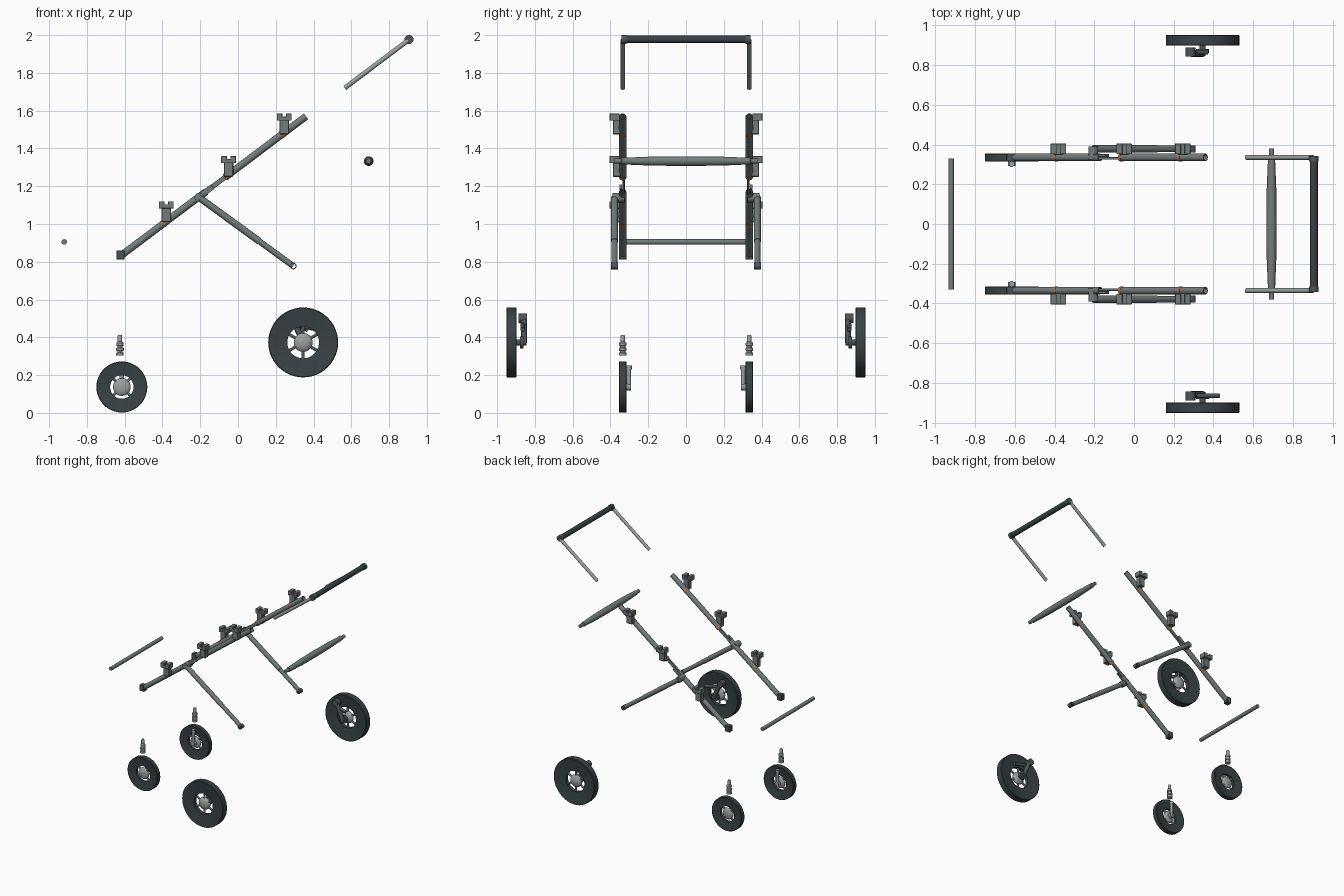
import bpy, bmesh, math
from mathutils import Vector, Matrix

cube = bpy.data.objects.get("Cube")
if cube:
    bpy.data.objects.remove(cube, do_unlink=True)


def material(name, rgb):
    m = bpy.data.materials.new(name)
    m.use_nodes = True
    m.diffuse_color = (*rgb, 1)
    m.node_tree.nodes["Principled BSDF"].inputs["Base Color"].default_value = (*rgb, 1)
    return m


STEEL = material("grey steel", (0.17, 0.20, 0.20))
LIGHT = material("light grey", (0.32, 0.36, 0.35))
RUBBER = material("dark rubber", (0.04, 0.055, 0.06))
PLASTIC = material("dark plastic", (0.075, 0.09, 0.095))
ORANGE = material("orange", (0.55, 0.16, 0.03))


def finish(name, bm, mat):
    bmesh.ops.recalc_face_normals(bm, faces=bm.faces)
    mesh = bpy.data.meshes.new(name)
    bm.to_mesh(mesh)
    bm.free()
    mesh.materials.append(mat)
    ob = bpy.data.objects.new(name, mesh)
    bpy.context.collection.objects.link(ob)
    bpy.ops.object.select_all(action="DESELECT")
    ob.select_set(True)
    bpy.context.view_layer.objects.active = ob
    bpy.ops.object.shade_smooth_by_angle(angle=math.radians(35))
    return ob


def lathe(name, profile, start, axis, mat, closed=False, sides=24):
    """Spin (radius, distance) points around an axis through start."""
    bm = bmesh.new()
    turn = Vector((0, 0, 1)).rotation_difference(Vector(axis)).to_matrix().to_4x4()
    pts = [bm.verts.new((r, 0, d)) for r, d in profile]
    ends = zip(pts, pts[1:] + pts[:1]) if closed else zip(pts, pts[1:])
    edges = [bm.edges.new(pair) for pair in ends]
    bmesh.ops.spin(bm, geom=pts + edges, cent=(0, 0, 0), axis=(0, 0, 1),
                   angle=math.tau, steps=sides, use_duplicate=False)
    bmesh.ops.remove_doubles(bm, verts=bm.verts, dist=1e-5)
    bm.transform(Matrix.Translation(start) @ turn)
    return finish(name, bm, mat)


def rod(name, a, b, r, mat, sides=20):
    a, b = Vector(a), Vector(b)
    n = (b - a).length
    return lathe(name, [(0, 0), (r, 0), (r, n), (0, n)], a, b - a, mat, sides=sides)


def tube(name, a, b, r, wall, mat):
    a, b = Vector(a), Vector(b)
    n, i = (b - a).length, r - wall
    return lathe(name, [(i, 0), (r, 0), (r, n), (i, n)], a, b - a, mat, closed=True)


def box(name, centre, size, mat, tilt=0.0):
    bm = bmesh.new()
    bmesh.ops.create_cube(bm, size=1)
    bm.transform(Matrix.Translation(centre) @ Matrix.Rotation(tilt, 4, "Y")
                 @ Matrix.Diagonal((*size, 1)))
    bmesh.ops.bevel(bm, geom=bm.edges[:], offset=min(size) * 0.08, segments=1, affect="EDGES")
    return finish(name, bm, mat)


def ball(name, centre, size, mat):
    bm = bmesh.new()
    bmesh.ops.create_uvsphere(bm, u_segments=24, v_segments=14, radius=1)
    bm.transform(Matrix.Translation(centre) @ Matrix.Diagonal((*size, 1)))
    return finish(name, bm, mat)


def wheel(name, x, y, z, radius, inner, half, hub, spokes):
    # Dished tyre, rim, domed hub and spokes
    c = Vector((x, y, z))
    lathe(name + "_tyre", [(radius, -half * 0.9), (radius, half * 0.9), (radius * 0.98, half),
                           (inner, half * 0.55), (inner, -half * 0.55), (radius * 0.98, -half)],
          c, (0, 1, 0), RUBBER, closed=True, sides=48)
    ball(name + "_hub", c, (hub, half * 0.95, hub), LIGHT)
    for i in range(spokes):
        a = math.tau * (i + 0.5) / spokes
        d = Vector((math.cos(a), 0, math.sin(a)))
        rod(f"{name}_spoke_{i}", c + d * hub * 0.7, c + d * (inner + 0.004), 0.008, LIGHT, 10)


LOW, HIGH = Vector((-0.61, 0, 0.84)), Vector((0.36, 0, 1.57))
SLOPE = (HIGH - LOW).normalized()
TILT = -math.atan2(SLOPE.z, SLOPE.x)


def on_rail(x, y):
    p = LOW + SLOPE * ((x - LOW.x) / SLOPE.x)
    return Vector((x, y, p.z))


for side, s in (("left", 1), ("right", -1)):
    y = 0.335 * s

    # Main rail in two tubes with a flat link between them
    tube(side + "_lower_rail", on_rail(-0.61, y), on_rail(-0.17, y), 0.019, 0.004, STEEL)
    tube(side + "_upper_rail", on_rail(-0.07, y), on_rail(0.36, y), 0.019, 0.004, STEEL)
    box(side + "_rail_link", on_rail(-0.13, 0.33 * s), (0.2, 0.012, 0.026), STEEL, TILT)
    box(side + "_rail_link_step", on_rail(-0.17, 0.345 * s), (0.09, 0.014, 0.03), STEEL, TILT)
    box(side + "_rail_foot", (-0.622, y, 0.836), (0.042, 0.042, 0.05), PLASTIC)

    # Seat brackets: clip, stem and notched cap
    for n, (x, bottom, top) in enumerate(((-0.38, 1.01, 1.12), (-0.05, 1.25, 1.36),
                                         (0.245, 1.475, 1.585))):
        label = f"{side}_bracket_{n}"
        mid = (bottom + top) / 2
        box(label + "_stem", (x, 0.367 * s, mid - 0.01), (0.05, 0.04, top - bottom - 0.02), STEEL)
        box(label + "_cap", (x, 0.378 * s, top - 0.027), (0.078, 0.054, 0.022), STEEL)
        for e in (-1, 1):
            box(label + "_ear", (x + e * 0.024, 0.378 * s, top - 0.011),
                (0.03, 0.054, 0.022), STEEL)
        tube(label + "_ring", on_rail(x - 0.016, y), on_rail(x - 0.006, y), 0.0205, 0.004, ORANGE)

    # Rear leg with sleeve, hinge and open foot
    hinge, foot = Vector((-0.205, 0.378 * s, 1.14)), Vector((0.292, 0.378 * s, 0.778))
    mid = hinge.lerp(foot, 0.64)
    rod(side + "_rear_leg", hinge, mid, 0.0185, STEEL)
    tube(side + "_rear_leg_sleeve", mid, foot, 0.016, 0.003, STEEL)
    tube(side + "_rear_leg_foot", foot + Vector((0, -0.018, 0)), foot + Vector((0, 0.018, 0)),
         0.018, 0.005, PLASTIC)
    rod(side + "_hinge", (-0.205, 0.325 * s, 1.14), (-0.205, 0.39 * s, 1.14), 0.025, STEEL)

    # Handle arm with end cap
    rod(side + "_handle_arm", (0.565, y, 1.72), (0.9, y, 1.972), 0.0125, LIGHT)
    rod(side + "_handle_cap", (0.905, 0.315 * s, 1.977), (0.905, 0.342 * s, 1.977), 0.024, PLASTIC)

    # Front caster wheel, fork and stepped pin
    wheel(side + "_front_wheel", -0.615, y, 0.137, 0.135, 0.062, 0.02, 0.047, 4)
    rod(side + "_fork", (-0.615, 0.302 * s, 0.137), (-0.615, 0.302 * s, 0.235), 0.012, LIGHT)
    rod(side + "_fork_axle", (-0.615, 0.292 * s, 0.137), (-0.615, y, 0.137), 0.018, LIGHT)
    rod(side + "_fork_neck", (-0.615, 0.302 * s, 0.23), (-0.615, 0.302 * s, 0.25), 0.015, LIGHT)
    lathe(side + "_caster_pin",
          [(0, 0), (0.02, 0), (0.02, 0.015), (0.014, 0.018), (0.014, 0.024), (0.021, 0.027),
           (0.021, 0.04), (0.014, 0.043), (0.014, 0.05), (0.019, 0.053), (0.019, 0.068),
           (0.012, 0.074), (0.012, 0.104), (0.009, 0.11), (0, 0.11)],
          (-0.625, y, 0.303), (0, 0, 1), LIGHT)

    # Rear wheel with its brake and mounting arm on the inner face
    wheel(side + "_rear_wheel", 0.345, 0.924 * s, 0.373, 0.185, 0.084, 0.027, 0.05, 6)
    rod(side + "_rear_axle", (0.345, 0.845 * s, 0.373), (0.345, 0.92 * s, 0.373), 0.016, PLASTIC)
    rod(side + "_brake_disc", (0.345, 0.86 * s, 0.373), (0.345, 0.88 * s, 0.373), 0.032, PLASTIC)
    rod(side + "_mount_arm", (0.345, 0.857 * s, 0.373), (0.29, 0.857 * s, 0.5), 0.016, PLASTIC)
    rod(side + "_mount_socket", (0.285, 0.842 * s, 0.5), (0.285, 0.887 * s, 0.5), 0.025, PLASTIC)
    reach = 0.37 if s > 0 else 0.43
    rod(side + "_brake_lever", (0.29, 0.864 * s, 0.47), (reach, 0.864 * s, 0.44), 0.012, PLASTIC)

# Cross members
rod("handle_grip", (0.905, -0.32, 1.977), (0.905, 0.32, 1.977), 0.02, RUBBER)
rod("front_crossbar", (-0.92, -0.33, 0.905), (-0.92, 0.33, 0.905), 0.0145, STEEL)
lathe("padded_bumper_bar",
      [(0, 0), (0.013, 0), (0.013, 0.035), (0.018, 0.04), (0.019, 0.08), (0.024, 0.2),
       (0.0255, 0.38), (0.024, 0.56), (0.019, 0.68), (0.018, 0.72), (0.013, 0.725),
       (0.013, 0.76), (0, 0.76)],
      (0.692, -0.38, 1.333), (0, 1, 0), STEEL)
